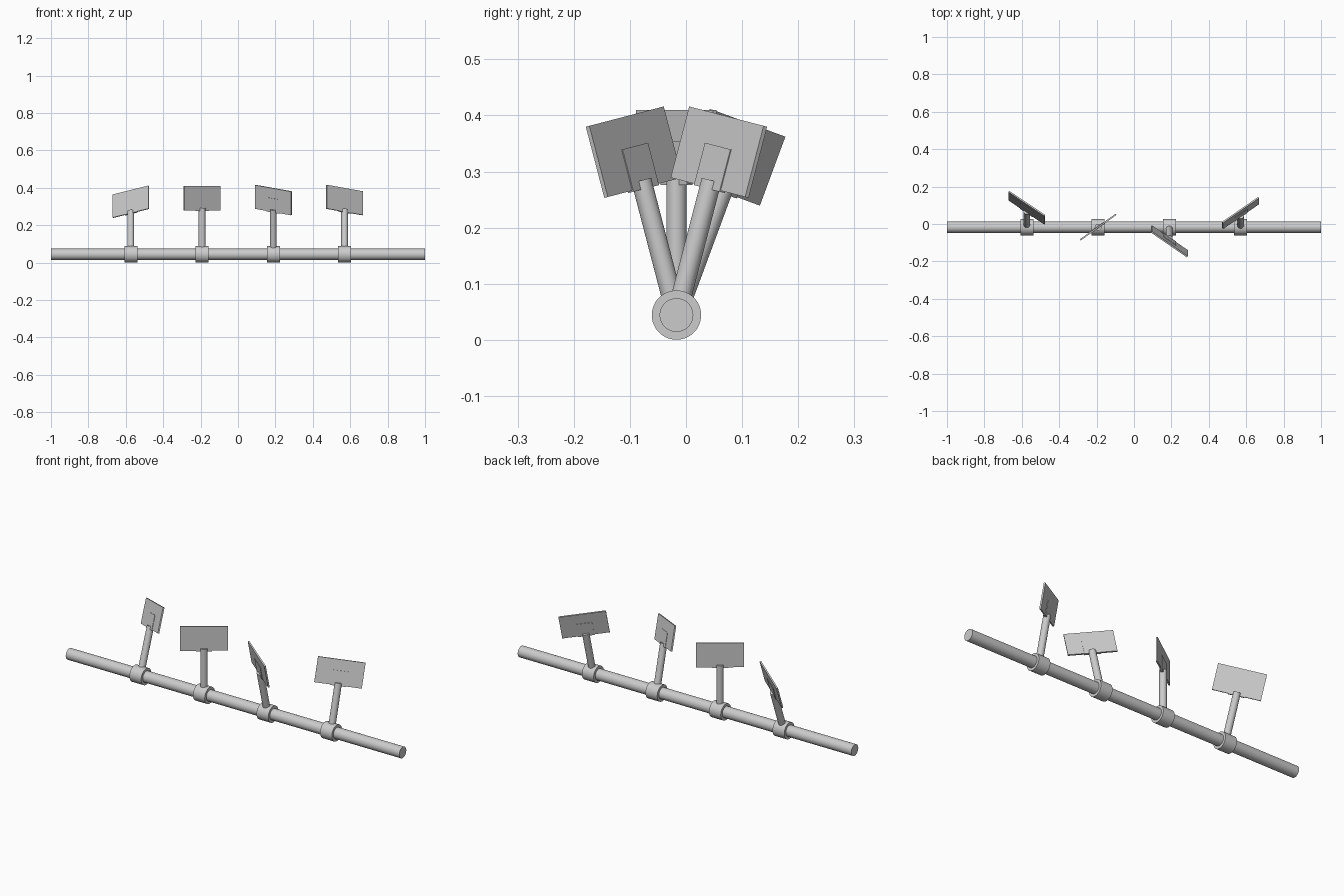
import bpy
from math import radians
from mathutils import Matrix, Vector

if "Cube" in bpy.data.objects:
    bpy.data.objects.remove(bpy.data.objects["Cube"])

AXIS_Y, AXIS_Z = -0.017, 0.0442


def finish(name, matrix, smooth=False):
    ob = bpy.context.object
    ob.name = name
    ob.matrix_world = matrix
    if smooth:
        bpy.ops.object.shade_smooth_by_angle(angle=radians(35))
    return ob


def cylinder(name, radius, length, matrix, sides=48):
    bpy.ops.mesh.primitive_cylinder_add(vertices=sides, radius=radius, depth=length)
    return finish(name, matrix, True)


def box(name, size, matrix):
    bpy.ops.mesh.primitive_cube_add(size=1)
    ob = bpy.context.object
    ob.data.transform(Matrix.Diagonal((*size, 1)))
    return finish(name, matrix)


def up(z):
    return Matrix.Translation((0, 0, z))


along_x = Matrix.Rotation(radians(90), 4, 'Y')

# long round rail
cylinder("rail", 0.03, 2.0, Matrix.Translation((0, AXIS_Y, AXIS_Z)) @ along_x)

# four swivelling paddles: x position, lean towards +y, yaw about the post
for i, (x, lean, yaw) in enumerate([(-0.573, 20.3, -35.5), (-0.192, 0, 35.5),
                                    (0.189, -14.6, -35.5), (0.570, 14.6, 35.5)], 1):
    base = Matrix.Translation((x, AXIS_Y, AXIS_Z))
    tilt = base @ Matrix.Rotation(radians(-lean), 4, 'X')
    turn = tilt @ Matrix.Rotation(radians(yaw), 4, 'Z')
    # clamp collar around the rail
    cylinder(f"collar_{i}", 0.044, 0.07, base @ along_x)
    # post rising from the collar
    cylinder(f"post_{i}", 0.018, 0.248, tilt @ up(0.124), 32)
    # flat panel and the bracket plate gripping its lower edge
    box(f"panel_{i}", (0.236, 0.008, 0.131), turn @ up(0.3))
    box(f"bracket_{i}", (0.081, 0.012, 0.078), turn @ up(0.271))
